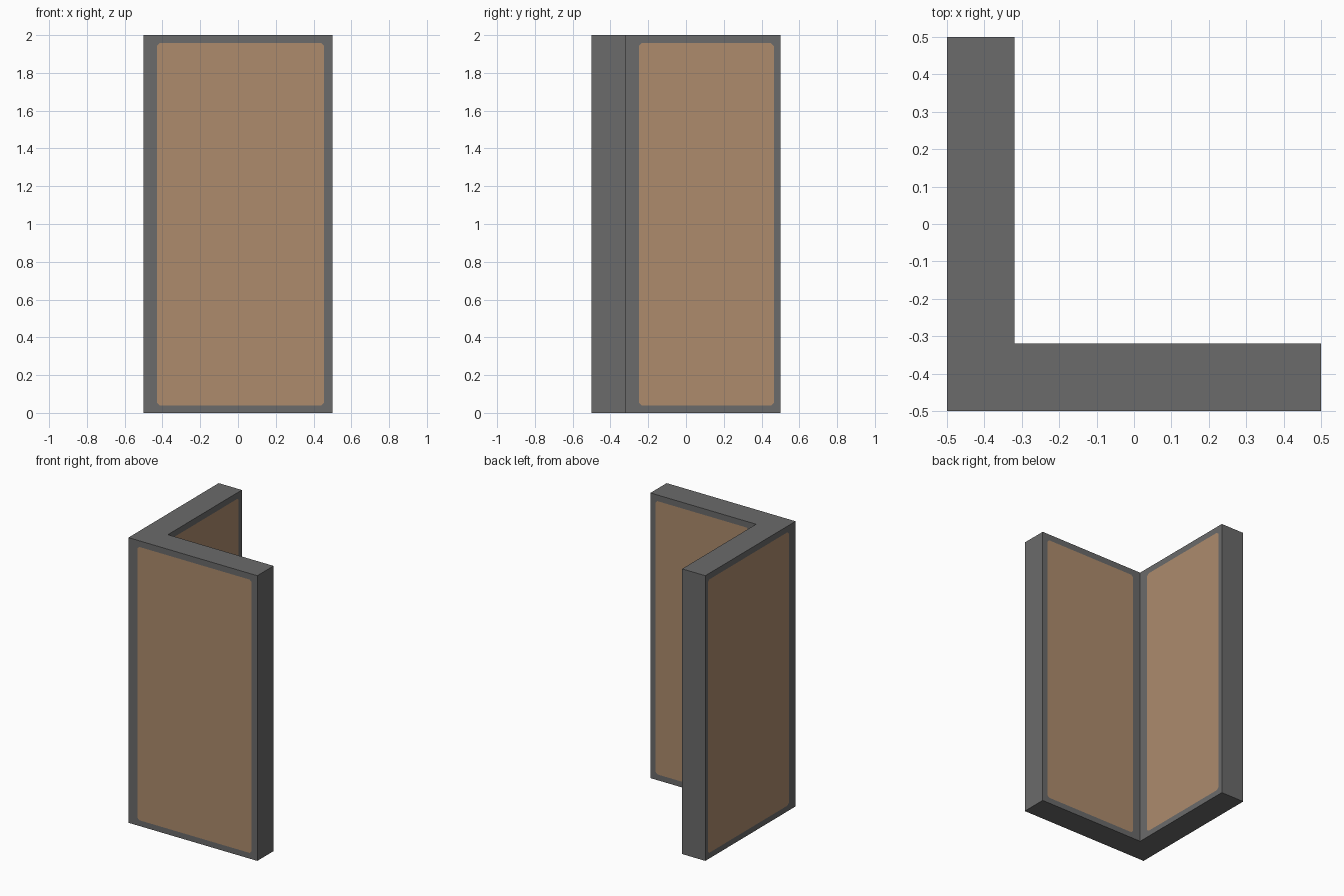
import bpy, bmesh
from mathutils import Vector

if "Cube" in bpy.data.objects:
    bpy.data.objects.remove(bpy.data.objects["Cube"])

H, T, C = 2.0, -0.32, 0.014      # height, inner wall position, panel corner cut
Z0, Z1 = 0.04, 1.957             # panel bottom and top

def mat(name, col):
    m = bpy.data.materials.new(name)
    m.diffuse_color = (*col, 1)
    m.use_nodes = True
    m.node_tree.nodes["Principled BSDF"].inputs["Base Color"].default_value = m.diffuse_color
    return m

bm = bmesh.new()

def face(pts, idx=0):
    f = bm.faces.new([bm.verts.new(p) for p in pts])
    f.material_index = idx

def wall(a, b, span=None):
    """Upright wall from a to b; span = panel start and end distance along it."""
    a, b = Vector((*a, 0)), Vector((*b, 0))
    d = (b - a).normalized()
    L = (b - a).length
    P = lambda u, z: a + d * u + Vector((0, 0, z))
    outer = [P(0, 0), P(L, 0), P(L, H), P(0, H)]
    if not span:
        face(outer)
        return
    s, e = span
    # panel outline with cut corners, two points per corner
    inner = [P(s, Z0 + C), P(s + C, Z0), P(e - C, Z0), P(e, Z0 + C),
             P(e, Z1 - C), P(e - C, Z1), P(s + C, Z1), P(s, Z1 - C)]
    face(inner, 1)
    for i in range(4):
        j = (i + 1) % 4
        face([outer[i], inner[2 * i + 1], inner[2 * i]])
        face([outer[i], outer[j], inner[2 * j], inner[2 * i + 1]])

# L-shaped plan, anticlockwise, with the panel extents on each wall
plan = [((-.5, -.5), (.07, .955)),    # front
        ((.5, -.5), None),            # right end
        ((.5, T), (.04, .76)),        # inner back
        ((T, T), (.07, .785)),        # inner right
        ((T, .5), None),              # back end
        ((-.5, .5), (.03, .925))]     # left
for i, (p, span) in enumerate(plan):
    wall(p, plan[(i + 1) % 6][0], span)

# top and bottom caps
face([(*p, H) for p, _ in plan])
face([(*p, 0) for p, _ in reversed(plan)])
bmesh.ops.remove_doubles(bm, verts=bm.verts, dist=1e-4)
bmesh.ops.recalc_face_normals(bm, faces=bm.faces)

me = bpy.data.meshes.new("corner_wall")
bm.to_mesh(me)
bm.free()
me.materials.append(mat("dark grey frame", (.145, .145, .145)))
me.materials.append(mat("tan panel", (.418, .26, .152)))
bpy.context.collection.objects.link(bpy.data.objects.new("corner_wall", me))
